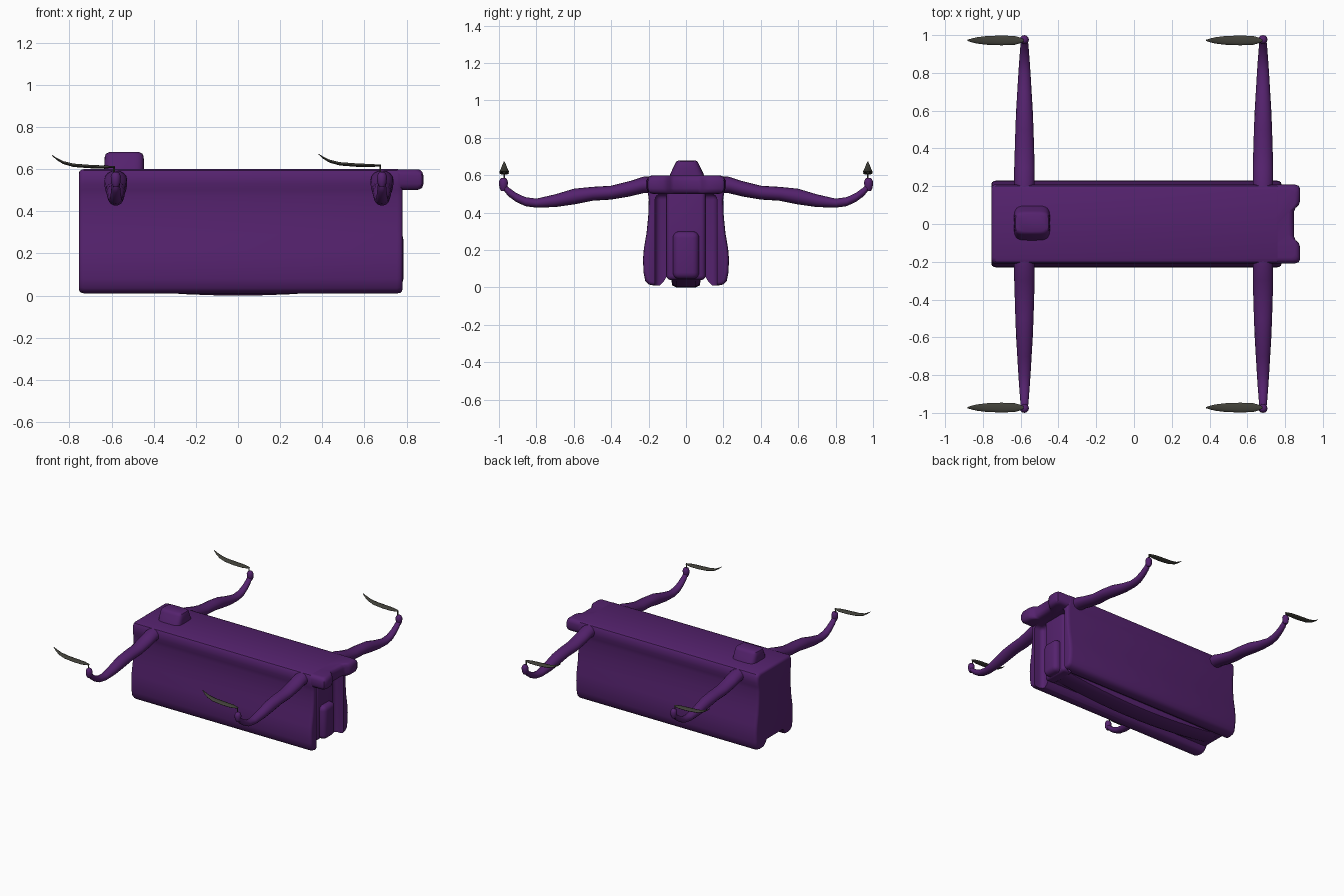
import bpy, bmesh, math
from mathutils import Vector

cube = bpy.data.objects.get("Cube")
if cube:
    bpy.data.objects.remove(cube, do_unlink=True)


def material(name, rgb):
    m = bpy.data.materials.new(name)
    m.use_nodes = True
    m.diffuse_color = (*rgb, 1)
    bsdf = m.node_tree.nodes["Principled BSDF"]
    bsdf.inputs["Base Color"].default_value = (*rgb, 1)
    bsdf.inputs["Roughness"].default_value = 0.6
    return m


PURPLE = material("deep purple", (0.09, 0.016, 0.155))
GREY = material("dark olive grey", (0.055, 0.054, 0.043))


def finish(name, bm, mat, angle=40):
    bmesh.ops.recalc_face_normals(bm, faces=bm.faces[:])
    mesh = bpy.data.meshes.new(name)
    bm.to_mesh(mesh)
    bm.free()
    mesh.materials.append(mat)
    ob = bpy.data.objects.new(name, mesh)
    bpy.context.collection.objects.link(ob)
    bpy.ops.object.select_all(action="DESELECT")
    ob.select_set(True)
    bpy.context.view_layer.objects.active = ob
    bpy.ops.object.shade_smooth_by_angle(angle=math.radians(angle))
    return ob


def loft(name, rings, mat, angle=40):
    """Skin closed rings of equal length and cap both ends."""
    bm = bmesh.new()
    loops = [[bm.verts.new(p) for p in ring] for ring in rings]
    n = len(loops[0])
    for a, b in zip(loops, loops[1:]):
        for i in range(n):
            j = (i + 1) % n
            bm.faces.new((a[i], a[j], b[j], b[i]))
    bm.faces.new(loops[0])
    bm.faces.new(loops[-1])
    return finish(name, bm, mat, angle)


def box(name, lo, hi, mat, bevel):
    bm = bmesh.new()
    bmesh.ops.create_cube(bm, size=1)
    lo, hi = Vector(lo), Vector(hi)
    for v in bm.verts:
        v.co = (lo + hi) / 2 + v.co * (hi - lo)
    bmesh.ops.bevel(bm, geom=bm.edges[:], offset=bevel, segments=4,
                    profile=0.5, affect="EDGES")
    return finish(name, bm, mat)


def circle(n):
    return [(math.cos(math.tau * i / n), math.sin(math.tau * i / n)) for i in range(n)]


# Body: waisted section with a channel underneath, lofted along x
half = [(0.18, 0.60), (0.2, 0.593), (0.21, 0.575), (0.21, 0.53), (0.203, 0.5),
        (0.199, 0.47), (0.202, 0.38), (0.211, 0.29), (0.225, 0.21), (0.23, 0.15),
        (0.227, 0.08), (0.218, 0.035), (0.2, 0.016), (0.17, 0.01), (0.14, 0.012),
        (0.12, 0.03), (0.105, 0.055)]
section = half + [(-y, z) for y, z in reversed(half)]


def body_ring(x, inset):
    k = 1 - inset / 0.23
    kz = 1 - inset / 0.3
    return [(x, y * k, 0.3 + (z - 0.3) * kz) for y, z in section]


body = loft("body", [body_ring(*p) for p in
                     ((-0.755, 0.02), (-0.752, 0.01), (-0.743, 0.003), (-0.73, 0),
                      (0.755, 0), (0.77, 0.003), (0.777, 0.009), (0.78, 0.016))], PURPLE)

# Recess in the end under the lip
cutter = box("recess_cutter", (0.705, -0.165, -0.1), (0.95, 0.165, 0.5), PURPLE, 0.03)
cutter.hide_render = True
mod = body.modifiers.new("recess", "BOOLEAN")
mod.operation = "DIFFERENCE"
mod.solver = "EXACT"
mod.object = cutter
bpy.ops.object.select_all(action="DESELECT")
body.select_set(True)
bpy.context.view_layer.objects.active = body
bpy.ops.object.modifier_apply(modifier=mod.name)
bpy.data.objects.remove(cutter, do_unlink=True)
bpy.ops.object.shade_smooth_by_angle(angle=math.radians(40))

box("end_panel", (0.65, -0.105, 0.04), (0.74, 0.105, 0.53), PURPLE, 0.025)
box("end_box", (0.66, -0.07, 0.045), (0.785, 0.07, 0.3), PURPLE, 0.035)

# Belly strip bowing gently down inside the channel
rings = []
for i in range(13):
    x = -0.7 + 1.4 * i / 12
    low = 0.05 * (x / 0.7) ** 2
    rings.append([(x, -0.08, 0.07), (x, -0.075, low + 0.012), (x, -0.05, low),
                  (x, 0.05, low), (x, 0.075, low + 0.012), (x, 0.08, 0.07)])
loft("belly_strip", rings, PURPLE)

# Lip: notched outline stacked in z with a rounded rim
lip_half = [(0.6, 0.208), (0.855, 0.208), (0.872, 0.202), (0.88, 0.185), (0.88, 0.125),
            (0.872, 0.1), (0.855, 0.085), (0.847, 0.065)]
outline = lip_half + [(x, -y) for x, y in reversed(lip_half)]


def lip_ring(z, d):
    return [(x - d if x > 0.6 else x, y * (1 - d / 0.21), z) for x, y in outline]


loft("end_lip", [lip_ring(*p) for p in
                 ((0.5, 0.035), (0.503, 0.02), (0.512, 0.006), (0.53, 0), (0.57, 0),
                  (0.588, 0.006), (0.597, 0.018), (0.599, 0.03))], PURPLE)

# Hump on the top: rounded rectangle narrowing upward


def hump_ring(z, hx, hy):
    pts = []
    for c, s in circle(32):
        pts.append((-0.54 + hx * math.copysign(abs(c) ** 0.45, c),
                    0.005 + hy * math.copysign(abs(s) ** 0.45, s), z))
    return pts


loft("top_hump", [hump_ring(*p) for p in
                  ((0.59, 0.095, 0.095), (0.61, 0.095, 0.088), (0.635, 0.094, 0.076),
                   (0.66, 0.092, 0.064), (0.673, 0.087, 0.057), (0.68, 0.072, 0.045))],
     PURPLE)

# Arms, rotor hubs, shafts and single blades, for each side and end
arm_path = [(0.18, 0.55, 0.054, 0.045), (0.23, 0.548, 0.054, 0.044),
            (0.3, 0.528, 0.054, 0.041), (0.4, 0.507, 0.051, 0.037),
            (0.5, 0.501, 0.048, 0.037), (0.6, 0.486, 0.044, 0.042),
            (0.7, 0.464, 0.038, 0.034), (0.8, 0.451, 0.032, 0.024),
            (0.86, 0.459, 0.028, 0.024), (0.91, 0.483, 0.024, 0.024),
            (0.95, 0.512, 0.021, 0.024), (0.97, 0.535, 0.018, 0.022)]
hub_levels = [(0.515, 0.012), (0.535, 0.022), (0.565, 0.024), (0.58, 0.018), (0.586, 0.01)]
blade_stations = [(-0.302, 0.003, 0.665, 0.002), (-0.28, 0.01, 0.648, 0.005),
                  (-0.25, 0.017, 0.631, 0.007), (-0.2, 0.023, 0.618, 0.008),
                  (-0.12, 0.026, 0.612, 0.008), (-0.05, 0.023, 0.61, 0.007),
                  (-0.02, 0.014, 0.61, 0.005), (-0.004, 0.006, 0.61, 0.004)]
for end, ax, lift in (("hump_end", -0.58, 0), ("lip_end", 0.683, 0.007)):
    for side, s in (("front", -1), ("back", 1)):
        tag = f"{side}_{end}"
        tip = s * 0.972
        loft(f"arm_{tag}", [[(ax + rx * c, s * y, z + rz * q) for c, q in circle(16)]
                            for y, z, rx, rz in arm_path], PURPLE)
        loft(f"hub_{tag}", [[(ax + r * c, tip + s * 0.004 + r * q, z) for c, q in circle(12)]
                            for z, r in hub_levels], PURPLE)
        loft(f"shaft_{tag}", [[(ax - 0.008 + 0.004 * c, tip + 0.004 * q, z)
                               for c, q in circle(8)] for z in (0.58, 0.612 + lift)], GREY)
        loft(f"blade_{tag}", [[(ax + dx, tip + w * c, z + lift + t * q)
                               for c, q in circle(12)]
                              for dx, w, z, t in blade_stations], GREY)
